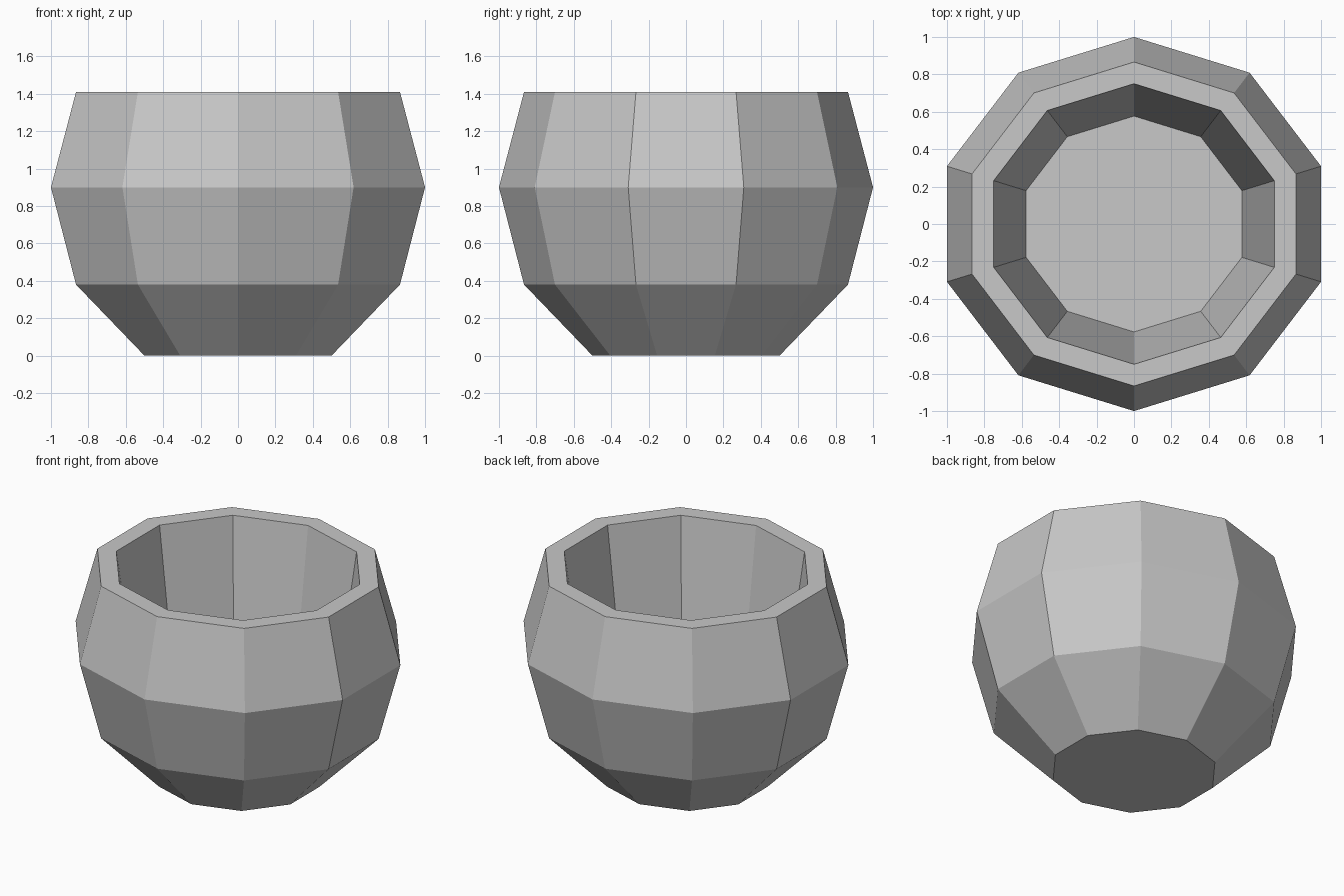
import bpy
import bmesh
from math import cos, sin, pi

cube = bpy.data.objects.get("Cube")
if cube:
    bpy.data.objects.remove(cube, do_unlink=True)

SIDES = 10
STRETCH_X = 1 / cos(pi / SIDES)  # flat left and right sides reach the full width

# Radius and height, from the foot up the outside, over the rim and down inside
PROFILE = [(0.5, 0), (0.866, 0.38), (1, 0.9), (0.866, 1.41), (0.75, 1.41), (0.577, 0.15)]

grey = bpy.data.materials.new("light_grey")
grey.use_nodes = True
colour = (0.58, 0.58, 0.58, 1)
grey.diffuse_color = colour
grey.node_tree.nodes["Principled BSDF"].inputs["Base Color"].default_value = colour


def ring(bm, radius, height):
    """One ten-sided loop with a corner at the front and back."""
    angles = [pi / 2 + 2 * pi * i / SIDES for i in range(SIDES)]
    return [bm.verts.new((radius * STRETCH_X * cos(a), radius * sin(a), height)) for a in angles]


# Faceted bowl: walls between rings, closed by the foot and the inner floor
bm = bmesh.new()
rings = [ring(bm, r, z) for r, z in PROFILE]
for low, high in zip(rings, rings[1:]):
    for i in range(SIDES):
        j = (i + 1) % SIDES
        bm.faces.new((low[i], low[j], high[j], high[i]))
bm.faces.new(rings[0][::-1])
bm.faces.new(rings[-1])
bmesh.ops.recalc_face_normals(bm, faces=bm.faces)

mesh = bpy.data.meshes.new("bowl")
bm.to_mesh(mesh)
bm.free()
mesh.materials.append(grey)
bowl = bpy.data.objects.new("bowl", mesh)
bpy.context.collection.objects.link(bowl)
